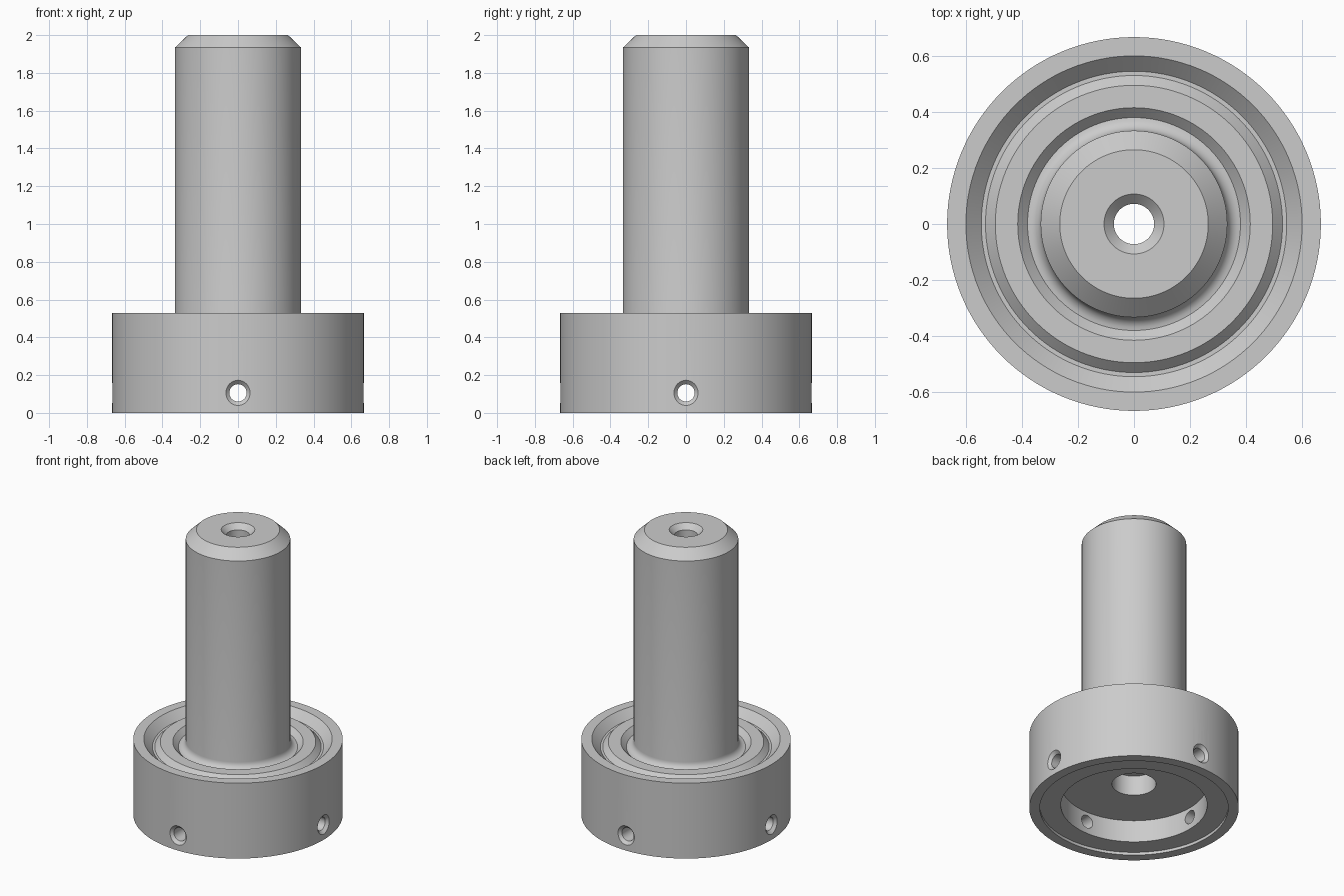
import bpy
import bmesh
import math
from mathutils import Vector, Matrix

if "Cube" in bpy.data.objects:
    bpy.data.objects.remove(bpy.data.objects["Cube"], do_unlink=True)

# Single machined-metal grey
metal = bpy.data.materials.new("machined_grey")
metal.use_nodes = True
grey = (0.6, 0.6, 0.6, 1.0)
metal.diffuse_color = grey
metal.node_tree.nodes["Principled BSDF"].inputs["Base Color"].default_value = grey


def revolve(name, profile, closed, steps):
    """Spin an (r, z) profile around the z axis into a solid."""
    bm = bmesh.new()
    verts = [bm.verts.new((r, 0, z)) for r, z in profile]
    edges = [bm.edges.new(pair) for pair in zip(verts, verts[1:])]
    if closed:
        edges.append(bm.edges.new((verts[-1], verts[0])))
    bmesh.ops.spin(bm, geom=verts + edges, cent=(0, 0, 0), axis=(0, 0, 1),
                   angle=math.tau, steps=steps)
    bmesh.ops.remove_doubles(bm, verts=bm.verts[:], dist=1e-5)
    bmesh.ops.recalc_face_normals(bm, faces=bm.faces[:])
    mesh = bpy.data.meshes.new(name)
    bm.to_mesh(mesh)
    bm.free()
    mesh.materials.append(metal)
    obj = bpy.data.objects.new(name, mesh)
    bpy.context.collection.objects.link(obj)
    return obj


R, TOP = 0.667, 0.53      # collar radius and height
SHAFT = 0.333             # shaft radius
GROOVE = 0.475            # groove floor height
FILLET = 0.047

# Quarter-round fillet from the hub floor up to the shaft
fillet = [(SHAFT + FILLET * (1 - math.sin(a)), GROOVE + FILLET * (1 - math.cos(a)))
          for a in (math.radians(15 * i) for i in range(7))]

profile = [
    # underside recess and collar
    (0.6, 0.02), (0.6, 0), (R, 0), (R, TOP),
    # bevelled groove, raised ring
    (0.6, TOP), (0.545, GROOVE), (0.53, GROOVE), (0.495, 0.51),
    (0.415, 0.51),
    # fillet into the shaft
    *fillet,
    # shaft, chamfered end, countersunk bore
    (SHAFT, 1.935), (0.265, 2), (0.107, 2), (0.072, 1.965),
    # bore down to the bolt pocket and the wide socket
    (0.072, 0.315), (0.14, 0.315), (0.14, 0.175),
    (0.466, 0.175), (0.466, 0.02),
]
body = revolve("collared_shaft", profile, True, 128)

# Countersunk radial holes through the collar, front-back and left-right
spindle = [(0, -0.75), (0.15, -0.75), (0.046, -0.646),
           (0.046, 0.646), (0.15, 0.75), (0, 0.75)]
bpy.context.view_layer.objects.active = body
for name, axis in (("side_hole_cutter", 'Y'), ("front_hole_cutter", 'X')):
    cutter = revolve(name, spindle, False, 32)
    cutter.data.transform(Matrix.Translation(Vector((0, 0, 0.106)))
                          @ Matrix.Rotation(math.pi / 2, 4, axis))
    cutter.hide_render = True
    cut = body.modifiers.new(name, 'BOOLEAN')
    cut.operation = 'DIFFERENCE'
    cut.solver = 'EXACT'
    cut.object = cutter
    bpy.ops.object.modifier_apply(modifier=cut.name)
    bpy.data.objects.remove(cutter, do_unlink=True)

# Smooth round walls, crisp machined edges
bpy.ops.object.select_all(action='DESELECT')
body.select_set(True)
bpy.ops.object.shade_smooth_by_angle(angle=math.radians(30))
